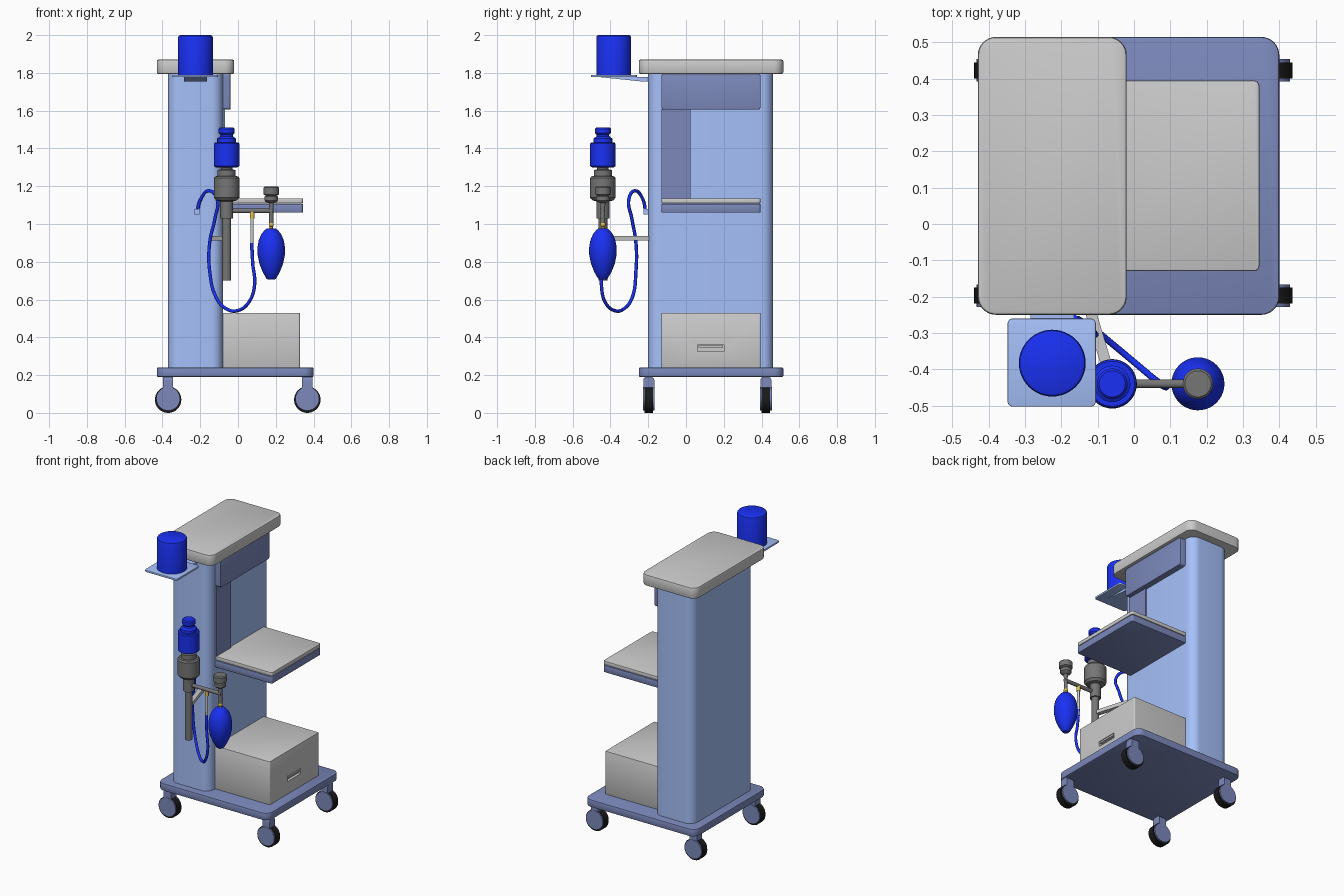
import bpy, bmesh, math
from mathutils import Vector

if "Cube" in bpy.data.objects:
    bpy.data.objects.remove(bpy.data.objects["Cube"])


def material(name, rgb):
    m = bpy.data.materials.new(name)
    m.diffuse_color = (*rgb, 1)
    m.use_nodes = True
    m.node_tree.nodes["Principled BSDF"].inputs["Base Color"].default_value = m.diffuse_color
    return m


LIGHT = material("light_blue", (0.38, 0.53, 0.95))
DARK = material("slate_blue", (0.20, 0.25, 0.50))
BLUE = material("bright_blue", (0.01, 0.03, 0.90))
IRON = material("dark_grey", (0.18, 0.18, 0.18))
BLACK = material("black", (0.01, 0.01, 0.01))
GOLD = material("brass", (0.80, 0.55, 0.08))


def finish(name, bm, mat=None, angle=35):
    bmesh.ops.recalc_face_normals(bm, faces=bm.faces)
    me = bpy.data.meshes.new(name)
    bm.to_mesh(me)
    bm.free()
    ob = bpy.data.objects.new(name, me)
    bpy.context.collection.objects.link(ob)
    if mat:
        me.materials.append(mat)
    bpy.ops.object.select_all(action='DESELECT')
    ob.select_set(True)
    bpy.context.view_layer.objects.active = ob
    bpy.ops.object.shade_smooth_by_angle(angle=math.radians(angle))
    return ob


def box(name, xs, ys, zs, mat=None, r=0.0, edge=0.0, axis=2):
    """Box given by ranges; r rounds the edges along axis, edge softens the rest."""
    bm = bmesh.new()
    bmesh.ops.create_cube(bm, size=1)
    for v in bm.verts:
        v.co = [s[0] if c < 0 else s[1] for s, c in zip((xs, ys, zs), v.co)]
    if r:
        along = [e for e in bm.edges if abs((e.verts[0].co - e.verts[1].co).normalized()[axis]) > 0.9]
        bmesh.ops.bevel(bm, geom=along, offset=r, segments=8, profile=0.5, affect='EDGES')
    if edge:
        sharp = [e for e in bm.edges if e.calc_face_angle(0) > 1.0]
        bmesh.ops.bevel(bm, geom=sharp, offset=edge, segments=2, profile=0.5, affect='EDGES')
    return finish(name, bm, mat)


def lathe(name, x, y, profile, mat=None, n=40):
    """Spin (radius, z) points about the vertical line through x, y."""
    bm = bmesh.new()
    rings = [[bm.verts.new((x + r * math.cos(2 * math.pi * i / n),
                            y + r * math.sin(2 * math.pi * i / n), z)) for i in range(n)]
             for r, z in profile]
    for a, b in zip(rings, rings[1:]):
        for i in range(n):
            j = (i + 1) % n
            bm.faces.new((a[i], a[j], b[j], b[i]))
    bm.faces.new(rings[0])
    bm.faces.new(rings[-1])
    return finish(name, bm, mat)


def rod(name, p, q, r, mat=None, n=32):
    p, q = Vector(p), Vector(q)
    bm = bmesh.new()
    bmesh.ops.create_cone(bm, cap_ends=True, segments=n, radius1=r, radius2=r, depth=(q - p).length)
    rot = (q - p).to_track_quat('Z', 'Y')
    for v in bm.verts:
        v.co = rot @ v.co + (p + q) / 2
    return finish(name, bm, mat)


def prism(name, outline, xs, mat=None):
    """Extrude a (y, z) outline across the x range."""
    bm = bmesh.new()
    a, b = [[bm.verts.new((x, y, z)) for y, z in outline] for x in xs]
    bm.faces.new(a)
    bm.faces.new(b)
    for i in range(len(a)):
        j = (i + 1) % len(a)
        bm.faces.new((a[i], a[j], b[j], b[i]))
    return finish(name, bm, mat)


# Cart body: base plate, column and top
box("base_plate", (-0.43, 0.40), (-0.25, 0.515), (0.19, 0.24), DARK, 0.05, 0.006)
box("column", (-0.37, -0.08), (-0.20, 0.46), (0.23, 1.80), LIGHT, 0.06)
box("top_plate", (-0.43, -0.02), (-0.25, 0.515), (1.795, 1.87), None, 0.05, 0.008)

# Panels on the open side of the column
box("upper_panel", (-0.12, -0.04), (-0.13, 0.395), (1.605, 1.796), DARK, 0.015, 0.004, axis=0)
box("side_panel", (-0.12, -0.07), (-0.13, 0.025), (1.12, 1.61), DARK)

# Shelf and lower cabinet
box("shelf", (-0.12, 0.345), (-0.13, 0.395), (1.06, 1.107), DARK, 0.015, 0.004)
box("shelf_top", (-0.12, 0.345), (-0.13, 0.395), (1.109, 1.136), None, 0.015, 0.005)
cabinet = box("cabinet", (-0.12, 0.328), (-0.13, 0.395), (0.235, 0.53), None, 0.008, 0.004)
slot = box("handle_slot_cutter", (0.31, 0.36), (0.06, 0.20), (0.325, 0.36))
cut = cabinet.modifiers.new("handle_slot", 'BOOLEAN')
cut.operation, cut.object, cut.solver = 'DIFFERENCE', slot, 'EXACT'
slot.hide_render = True
slot.hide_set(True)
box("cabinet_handle", (0.305, 0.328), (0.065, 0.195), (0.345, 0.356))

# Casters
for side, x in (("left", -0.37), ("right", 0.367)):
    for end, y in (("front", -0.197), ("back", 0.423)):
        tag = f"{end}_{side}"
        rod(f"wheel_{tag}", (x, y - 0.022, 0.07), (x, y + 0.022, 0.07), 0.07, BLACK, 40)
        for k, s in enumerate((-1, 1)):
            rod(f"wheel_cover_{tag}_{k}", (x, y + s * 0.021, 0.075), (x, y + s * 0.031, 0.075), 0.063, DARK, 40)
        box(f"caster_stem_{tag}", (x - 0.027, x + 0.027), (y - 0.029, y + 0.029), (0.10, 0.192),
            DARK, 0.02, axis=0)

# Cup holder on the column front
box("cup_tray", (-0.348, -0.105), (-0.503, -0.26), (1.777, 1.79), LIGHT, 0.015, 0.003)
prism("tray_arm", [(-0.46, 1.778), (-0.19, 1.778), (-0.19, 1.755), (-0.24, 1.755)], (-0.285, -0.165), LIGHT)
lathe("cup", -0.225, -0.383, [(0.092, 1.789), (0.092, 1.988), (0.089, 1.996), (0.082, 2.0)], BLUE, 48)

# Gauge: grey lower body and blue upper body on one vertical axis
GX, GY = -0.06, -0.44
lathe("gauge_rod", GX, GY, [(0.024, 0.70), (0.024, 1.03), (0.034, 1.03), (0.034, 1.12), (0.055, 1.125),
                            (0.068, 1.14), (0.068, 1.243), (0.06, 1.252), (0.048, 1.254),
                            (0.048, 1.285), (0.03, 1.29), (0.03, 1.31)], IRON)
lathe("gauge_head", GX, GY, [(0.055, 1.298), (0.067, 1.306), (0.067, 1.425), (0.062, 1.432), (0.05, 1.432),
                             (0.05, 1.452), (0.035, 1.463), (0.032, 1.472), (0.042, 1.482),
                             (0.042, 1.504), (0.036, 1.511)], BLUE)

# Arms carrying the gauge and the bulb
bracket = box("gauge_bracket", (-0.015, 0.015), (-0.13, 0.13), (0.912, 0.936))
bracket.location = (-0.0975, -0.315, 0)
bracket.rotation_euler.z = math.atan2(0.075, 0.25)
rod("cross_arm", (GX, GY, 1.07), (0.185, GY, 1.07), 0.012, IRON)
BX = 0.176
lathe("valve_knob", BX, GY, [(0.01, 1.03), (0.013, 1.11), (0.03, 1.118), (0.036, 1.125), (0.036, 1.145), (0.028, 1.15),
                             (0.042, 1.157), (0.042, 1.192), (0.036, 1.198)], IRON)
rod("valve_stem", (BX, GY, 1.00), (BX, GY, 1.09), 0.012, IRON)
lathe("bulb_connector", BX, GY, [(0.008, 0.96), (0.008, 0.985), (0.013, 0.99), (0.013, 1.003), (0.007, 1.02)], GOLD)
lathe("bulb", BX, GY, [(0.018, 0.705), (0.026, 0.712), (0.045, 0.745), (0.063, 0.79), (0.073, 0.84),
                       (0.073, 0.875), (0.066, 0.915), (0.052, 0.947), (0.035, 0.968), (0.022, 0.977)], BLUE)

# Hose from the arm, looping down and back up to the column
rod("hose_connector", (0.075, GY, 1.03), (0.075, GY, 1.065), 0.012, GOLD)
rod("hose_pipe", (0.073, GY, 0.86), (0.075, GY, 1.04), 0.0085, None, 16)
path = [(0.073, -0.44, 0.90), (0.078, -0.445, 0.79), (0.088, -0.448, 0.68), (0.06, -0.43, 0.59),
        (0.0, -0.38, 0.542), (-0.06, -0.33, 0.55), (-0.115, -0.285, 0.61), (-0.15, -0.265, 0.75),
        (-0.15, -0.265, 0.90), (-0.122, -0.287, 1.03), (-0.11, -0.303, 1.13), (-0.152, -0.27, 1.176),
        (-0.198, -0.228, 1.13), (-0.217, -0.214, 1.06)]
curve = bpy.data.curves.new("hose", 'CURVE')
curve.dimensions = '3D'
curve.bevel_depth, curve.bevel_resolution, curve.resolution_u, curve.use_fill_caps = 0.009, 3, 8, True
spline = curve.splines.new('BEZIER')
spline.bezier_points.add(len(path) - 1)
for point, co in zip(spline.bezier_points, path):
    point.co = co
    point.handle_left_type = point.handle_right_type = 'AUTO'
curve.materials.append(BLUE)
bpy.context.collection.objects.link(bpy.data.objects.new("hose", curve))
box("hose_socket", (-0.231, -0.203), (-0.225, -0.19), (1.05, 1.08), LIGHT)
